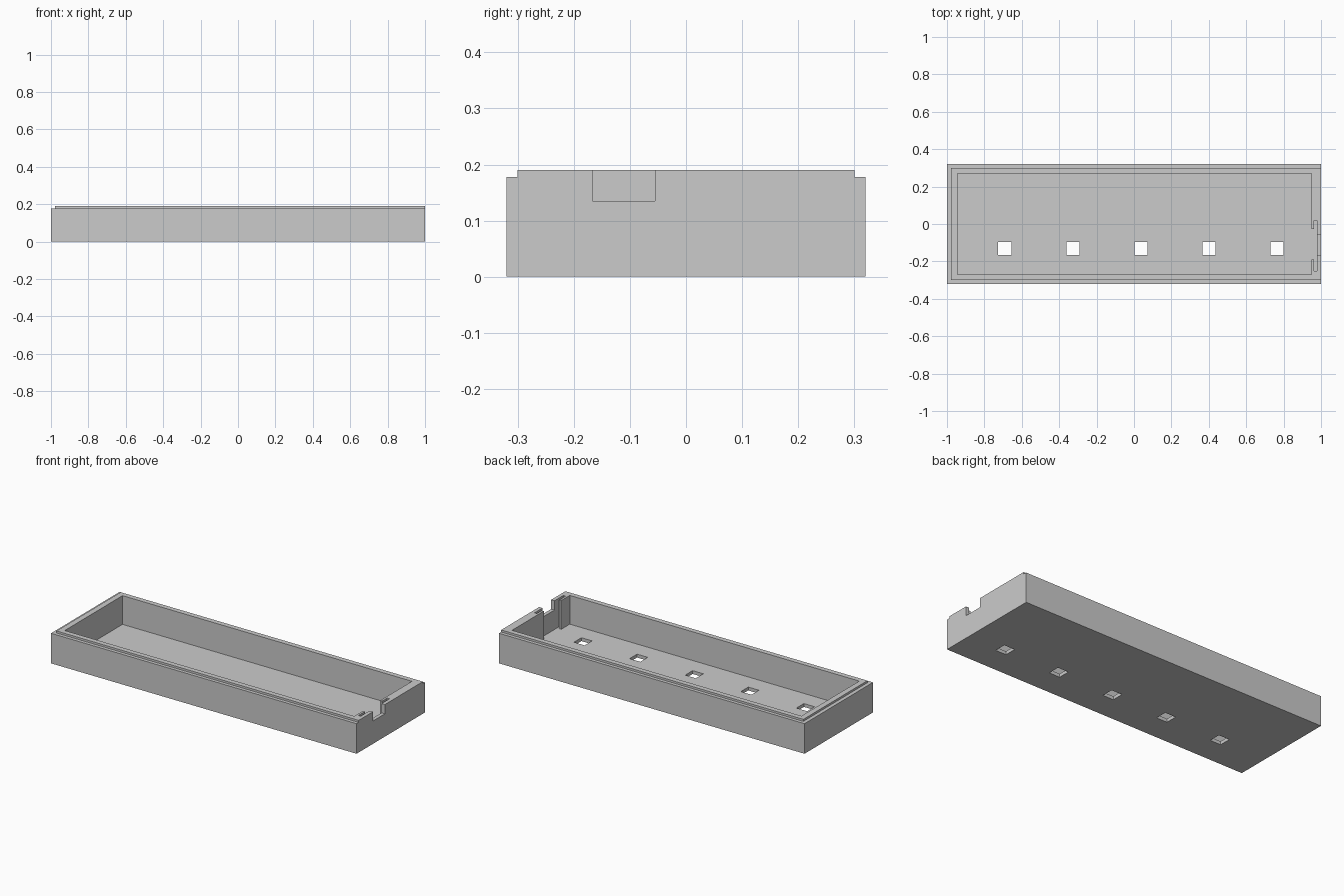
import bpy

# Remove the default cube
cube = bpy.data.objects.get("Cube")
if cube:
    bpy.data.objects.remove(cube, do_unlink=True)

grey = bpy.data.materials.new("plain grey")
grey.use_nodes = True
colour = (0.6, 0.6, 0.6, 1)
grey.diffuse_color = colour
grey.node_tree.nodes["Principled BSDF"].inputs["Base Color"].default_value = colour


def box(name, x, y, z):
    """Box from its (min, max) range on each axis."""
    bpy.ops.mesh.primitive_cube_add(size=1)
    ob = bpy.context.object
    ob.name = name
    ob.data.materials.append(grey)
    for v in ob.data.vertices:
        v.co = [r[0] if c < 0 else r[1] for c, r in zip(v.co, (x, y, z))]
    return ob


def cut(target, name, x, y, z):
    """Subtract a box from the target, then discard the cutter."""
    cutter = box(name, x, y, z)
    cutter.hide_render = True
    mod = target.modifiers.new(name, "BOOLEAN")
    mod.operation = "DIFFERENCE"
    mod.solver = "EXACT"
    mod.object = cutter
    bpy.context.view_layer.objects.active = target
    bpy.ops.object.modifier_apply(modifier=mod.name)
    bpy.data.objects.remove(cutter, do_unlink=True)


TOP, FLOOR, LEDGE, OVER = 0.19, 0.02, 0.178, 0.3
tray = box("tray", (-1, 1), (-0.32, 0.32), (0, TOP))

# Main cavity
cut(tray, "cavity", (-0.945, 0.95), (-0.27, 0.27), (FLOOR, OVER))

# Rim ledge on the front, back and closed end
cut(tray, "front_ledge", (-1.1, 1.1), (-0.4, -0.3), (LEDGE, OVER))
cut(tray, "back_ledge", (-1.1, 1.1), (0.3, 0.4), (LEDGE, OVER))
cut(tray, "end_ledge", (-1.1, -0.978), (-0.4, 0.4), (LEDGE, OVER))

# Socket in the end wall: inner opening, board slot and outer notch
cut(tray, "inner_opening", (0.9, 0.97), (-0.19, -0.027), (FLOOR, OVER))
cut(tray, "board_slot", (0.963, 0.978), (-0.25, 0.02), (FLOOR, OVER))
cut(tray, "outer_notch", (0.97, 1.1), (-0.167, -0.055), (0.135, OVER))

# Row of square holes through the floor
for i in range(5):
    x = 0.037 + (i - 2) * 0.364
    cut(tray, "floor_hole", (x - 0.035, x + 0.035), (-0.165, -0.095), (-0.1, 0.1))
